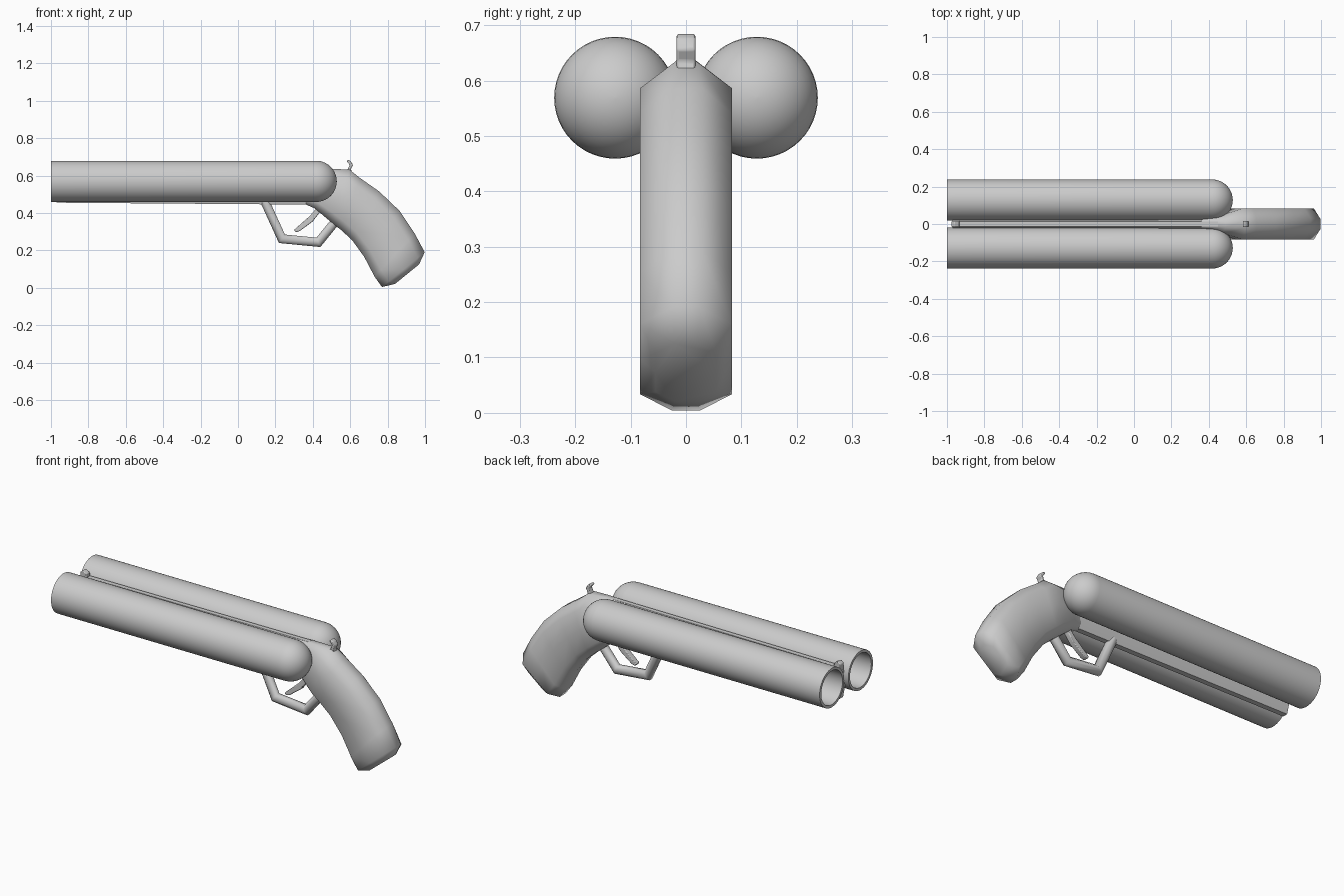
import bpy, bmesh, math
from mathutils import Vector

if "Cube" in bpy.data.objects:
    bpy.data.objects.remove(bpy.data.objects["Cube"])

grey = bpy.data.materials.new("plain grey")
grey.diffuse_color = (0.6, 0.6, 0.6, 1)
grey.use_nodes = True
grey.node_tree.nodes["Principled BSDF"].inputs["Base Color"].default_value = grey.diffuse_color


def finish(name, bm, angle=40):
    bmesh.ops.remove_doubles(bm, verts=bm.verts, dist=0.0001)
    bmesh.ops.recalc_face_normals(bm, faces=bm.faces)
    me = bpy.data.meshes.new(name)
    bm.to_mesh(me)
    bm.free()
    me.materials.append(grey)
    ob = bpy.data.objects.new(name, me)
    bpy.context.collection.objects.link(ob)
    bpy.ops.object.select_all(action='DESELECT')
    ob.select_set(True)
    bpy.context.view_layer.objects.active = ob
    bpy.ops.object.shade_smooth_by_angle(angle=math.radians(angle))
    return ob


def loft(name, rings, angle=40):
    """Skin a list of closed rings and cap both ends."""
    bm = bmesh.new()
    vr = [[bm.verts.new(p) for p in r] for r in rings]
    n = len(vr[0])
    for a, b in zip(vr, vr[1:]):
        for i in range(n):
            j = (i + 1) % n
            bm.faces.new((a[i], a[j], b[j], b[i]))
    bm.faces.new(vr[0])
    bm.faces.new(vr[-1])
    return finish(name, bm, angle)


def plate(name, profile, hw, bevel=0.0):
    """Side profile (x, z) given thickness across y."""
    ob = loft(name, [[(x, y, z) for x, z in profile] for y in (-hw, hw)])
    if bevel:
        m = ob.modifiers.new("bevel", 'BEVEL')
        m.width, m.segments = bevel, 2
    return ob


# Twin barrels: hollow tubes with rounded closed breeches
def barrel(name, y):
    R, r, zc = 0.11, 0.095, 0.569
    prof = [(0.42, r), (-1, r), (-1, R)]
    prof += [(0.418 + R * math.sin(t), R * math.cos(t))
             for t in [math.pi / 2 * i / 10 for i in range(10)]]
    prof.append((0.528, 0.002))
    N = 48
    rings = [[(x, y + q * math.cos(2 * math.pi * i / N), zc + q * math.sin(2 * math.pi * i / N))
              for i in range(N)] for x, q in prof]
    loft(name, rings)


barrel("barrel_left", -0.128)
barrel("barrel_right", 0.128)

# Centre rib joining the barrels, with sloped edges
section = lambda x, zb, zt: [(x, -0.015, zb), (x, 0.015, zb), (x, 0.03, zb + 0.05),
                             (x, 0.03, zt - 0.06), (x, 0.013, zt),
                             (x, -0.013, zt), (x, -0.03, zt - 0.06), (x, -0.03, zb + 0.05)]
loft("centre_rib", [section(-0.97, 0.455, 0.63), section(0.45, 0.444, 0.636)])

# Front sight
plate("front_sight", [(-0.975, 0.61), (-0.975, 0.65), (-0.96, 0.662),
                      (-0.935, 0.65), (-0.93, 0.61)], 0.016, 0.004)

# Curved grip: back point, front point, side half width, edge half width
stations = [
    ((0.36, 0.634), (0.36, 0.446), 0.025, 0.013),
    ((0.49, 0.636), (0.41, 0.425), 0.05, 0.018),
    ((0.595, 0.632), (0.505, 0.345), 0.083, 0.022),
    ((0.655, 0.585), (0.55, 0.31), 0.083, 0.03),
    ((0.755, 0.515), (0.61, 0.255), 0.083, 0.03),
    ((0.865, 0.41), (0.675, 0.165), 0.083, 0.03),
    ((0.945, 0.29), (0.73, 0.06), 0.083, 0.03),
    ((0.998, 0.19), (0.77, 0.004), 0.083, 0.025),
    ((0.968, 0.125), (0.84, 0.021), 0.055, 0.02),
]
rings = []
for b, f, hw, ew in stations:
    B, F = Vector((b[0], 0, b[1])), Vector((f[0], 0, f[1]))
    half = [(0, ew), (0.16, hw), (0.5, hw * 1.0), (0.84, hw), (1, ew)]
    ring = [B.lerp(F, t) + Vector((0, w, 0)) for t, w in half]
    ring += [B.lerp(F, t) - Vector((0, w, 0)) for t, w in reversed(half)]
    rings.append(ring)
loft("grip", rings, 62)

# Hammer
plate("hammer", [(0.57, 0.61), (0.59, 0.64), (0.597, 0.658), (0.58, 0.678), (0.588, 0.685),
                 (0.603, 0.677), (0.615, 0.656), (0.604, 0.635), (0.61, 0.61)], 0.017, 0.004)

# Trigger guard: eight-sided bar with mitred corners
path = [Vector((x, 0, z)) for x, z in [(0.14, 0.47), (0.235, 0.262), (0.43, 0.243), (0.525, 0.36)]]
rings = []
for i, p in enumerate(path):
    d0 = (p - path[i - 1]).normalized() if i else (path[1] - p).normalized()
    d1 = (path[i + 1] - p).normalized() if i < len(path) - 1 else d0
    t = (d0 + d1).normalized()
    n = Vector((-t.z, 0, t.x)) / t.dot(d0)
    rings.append([p + n * 0.026 * math.cos(a) + Vector((0, 0.027 * math.sin(a), 0))
                  for a in [math.pi / 4 * (k + 0.5) for k in range(8)]])
loft("trigger_guard", rings, 50)

# Trigger
plate("trigger", [(0.40, 0.46), (0.415, 0.42), (0.385, 0.385), (0.30, 0.31), (0.308, 0.297),
                  (0.33, 0.303), (0.40, 0.355), (0.45, 0.42), (0.45, 0.46)], 0.015, 0.004)
